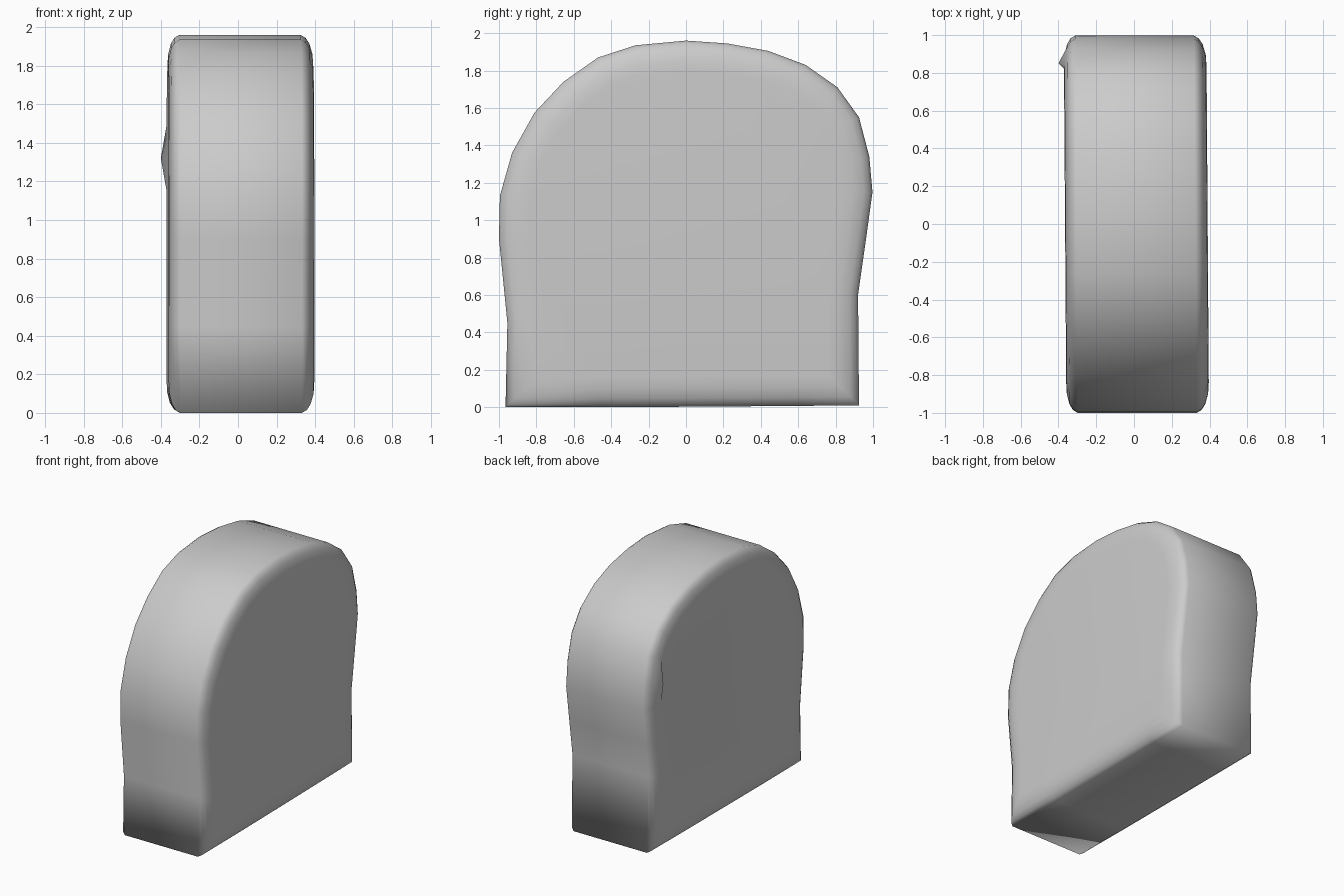
import bpy, bmesh
from mathutils import Vector

if "Cube" in bpy.data.objects:
    bpy.data.objects.remove(bpy.data.objects["Cube"])

# Slice outline in (y, z), counter-clockwise from the bottom left corner
OUTLINE = [Vector(p) for p in [
    (-0.965, 0.0), (-0.48, 0.0), (0.07, 0.003), (0.6, 0.007), (0.925, 0.01),
    (0.92, 0.6), (0.96, 0.88), (0.997, 1.15), (0.98, 1.34), (0.925, 1.55),
    (0.81, 1.71), (0.64, 1.83), (0.44, 1.905), (0.22, 1.945), (0.0, 1.96),
    (-0.27, 1.935), (-0.47, 1.87), (-0.655, 1.74), (-0.81, 1.575),
    (-0.93, 1.36), (-0.995, 1.13), (-1.0, 0.9), (-0.955, 0.45)]]
BUMP = 8  # outline point where the left face bulges


def inset(points, d):
    """Move every edge of a closed outline inward by d."""
    out = []
    for i, p in enumerate(points):
        a = (p - points[i - 1]).normalized()
        b = (points[(i + 1) % len(points)] - p).normalized()
        na, nb = Vector((-a.y, a.x)), Vector((-b.y, b.x))
        out.append(p + (na + nb) * d / (1 + na.dot(nb)))
    return out


# Cross-section of the rounded rim: (x, inset) from left face to right face
SECTION = [(-0.365, 0.16), (-0.362, 0.10), (-0.348, 0.045), (-0.33, 0.015),
           (-0.305, 0.0), (0.325, 0.0), (0.35, 0.015), (0.37, 0.045),
           (0.386, 0.10), (0.390, 0.16)]

bm = bmesh.new()
rings = []
for x, d in SECTION:
    rings.append([bm.verts.new((x - 0.007 * p.x, p.x, p.y)) for p in inset(OUTLINE, d)])

# Crust strips between the rings, then the two flat faces
n = len(OUTLINE)
for r, s in zip(rings, rings[1:]):
    for i in range(n):
        j = (i + 1) % n
        bm.faces.new((r[i], r[j], s[j], s[i]))
bm.faces.new(rings[0])
bm.faces.new(rings[-1])

# Small bulge near the edge of the left face
rings[1][BUMP].co = (-0.40, 0.85, 1.32)

bmesh.ops.recalc_face_normals(bm, faces=bm.faces)
for f in bm.faces:
    f.smooth = True
mesh = bpy.data.meshes.new("bread_slice")
bm.to_mesh(mesh)
bm.free()
bpy.context.collection.objects.link(bpy.data.objects.new("bread_slice", mesh))
